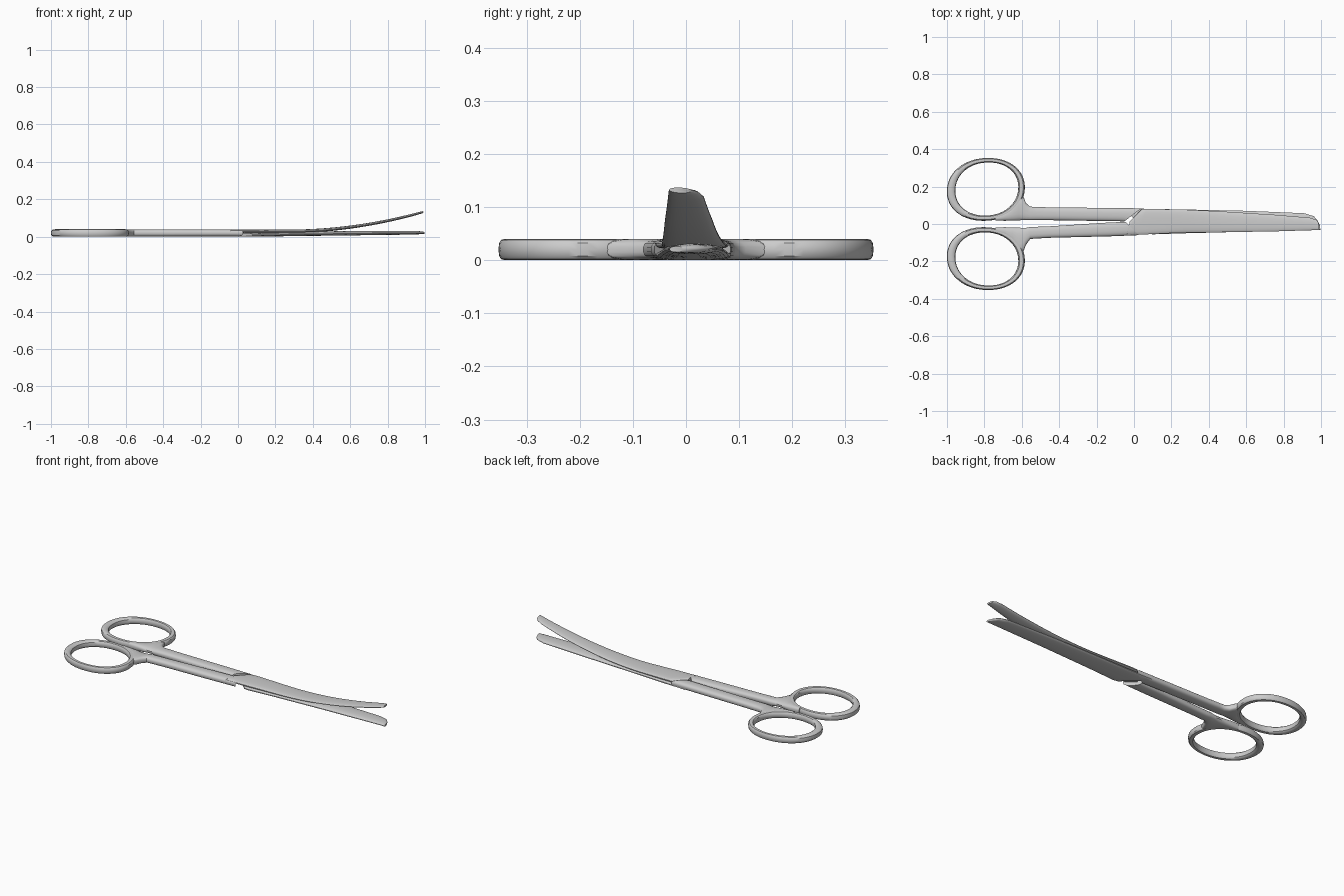
import bpy, bmesh, math

SEG = 20


def power(c, e):
    return math.copysign(abs(c) ** e, c)


def skin(bm, rings, closed):
    rows = [[bm.verts.new(p) for p in r] for r in rings]
    n = len(rows[0])
    for i in range(len(rows) - (0 if closed else 1)):
        a, b = rows[i], rows[(i + 1) % len(rows)]
        for j in range(n):
            k = (j + 1) % n
            bm.faces.new((a[j], a[k], b[k], b[j]))
    if not closed:
        bm.faces.new(rows[0])
        bm.faces.new(rows[-1])


def finish(bm, name):
    bmesh.ops.recalc_face_normals(bm, faces=bm.faces[:])
    me = bpy.data.meshes.new(name)
    bm.to_mesh(me)
    bm.free()
    ob = bpy.data.objects.new(name, me)
    bpy.context.collection.objects.link(ob)
    bpy.ops.object.select_all(action='DESELECT')
    ob.select_set(True)
    bpy.context.view_layer.objects.active = ob
    bpy.ops.object.shade_smooth_by_angle(angle=math.radians(35))


def loft(name, stations, bend=0.0):
    """Stations: x, y low, y high, z low, z high, shear, section exponent."""
    dense = []
    for a, b in zip(stations, stations[1:]):
        n = max(1, int((b[0] - a[0]) / 0.03))
        dense += [[p + (q - p) * i / n for p, q in zip(a, b)] for i in range(n)]
    dense.append(stations[-1])
    rings = []
    for x, y0, y1, z0, z1, shear, e in dense:
        ring = []
        for j in range(SEG):
            t = 2 * math.pi * (j + 0.5) / SEG
            dy = (y1 - y0) / 2 * power(math.cos(t), 0.8)
            dz = (z1 - z0) / 2 * power(math.sin(t), e)
            px = x + shear * dy
            lift = bend * max(0, px - 0.25) ** 2
            ring.append((px, (y0 + y1) / 2 + dy, (z0 + z1) / 2 + dz + lift))
        rings.append(ring)
    bm = bmesh.new()
    skin(bm, rings, False)
    finish(bm, name)


def finger_ring(name, side):
    rings = []
    for i in range(64):
        a = 2 * math.pi * i / 64
        c, s = power(math.cos(a), 0.95), power(math.sin(a), 0.95)
        # oval outer and inner outlines, slightly eccentric
        ox, oy = -0.792 + 0.208 * c + 0.012 * s, 0.185 + 0.168 * s
        ix, iy = -0.787 + 0.168 * c + 0.010 * s, 0.187 + 0.142 * s
        ring = []
        for j in range(12):
            t = 2 * math.pi * j / 12
            f = 0.5 + 0.5 * power(math.cos(t), 0.8)
            z = 0.023 + 0.02 * power(math.sin(t), 0.7)
            ring.append((ix + (ox - ix) * f, side * (iy + (oy - iy) * f), z))
        rings.append(ring)
    bm = bmesh.new()
    skin(bm, rings, True)
    finish(bm, name)


# flared neck between ring and shank: x, inner y, outer y
NECK = [(-0.74, 0.018, 0.042), (-0.69, 0.017, 0.066), (-0.65, 0.018, 0.100),
        (-0.615, 0.019, 0.165), (-0.592, 0.020, 0.150), (-0.578, 0.020, 0.113),
        (-0.555, 0.020, 0.093)]
H = (0.003, 0.043)

# finger rings
finger_ring("upper_finger_ring", 1)
finger_ring("lower_finger_ring", -1)

# half with the straight blade, passing underneath at the joint
neck = [(x, a, b, *H, 0, 0.75) for x, a, b in NECK]
loft("straight_half_shank", neck + [
    (-0.45, 0.020, 0.089, *H, 0, 0.75),
    (-0.15, 0.016, 0.086, *H, 1.0, 0.75),
    (-0.006, 0.014, 0.084, *H, 1.3, 0.75)])
loft("straight_blade", [
    (-0.02, 0.014, 0.084, 0.003, 0.023, -1.0, 0.7),
    (0.03, -0.052, 0.084, 0.003, 0.023, -0.7, 0.7),
    (0.10, -0.056, 0.081, 0.003, 0.023, 0, 0.7),
    (0.28, -0.050, 0.078, 0.006, 0.028, 0, 0.9),
    (0.60, -0.042, 0.071, 0.010, 0.034, 0, 1.1),
    (0.91, -0.034, 0.058, 0.014, 0.034, 0, 1.1),
    (0.965, -0.033, 0.042, 0.016, 0.033, -0.1, 1.1),
    (0.985, -0.032, 0.020, 0.017, 0.031, -0.15, 1.1),
    (0.995, -0.031, -0.005, 0.018, 0.029, -0.15, 1.1)])

# half with the curved blade, passing on top at the joint
neck = [(x, -b, -a, *H, 0, 0.75) for x, a, b in NECK[:-1]]
loft("curved_half_shank", neck + [
    (-0.555, -0.080, -0.016, *H, 0, 0.75),
    (-0.45, -0.074, -0.012, *H, 0, 0.75),
    (-0.15, -0.066, 0.006, *H, -0.7, 0.75),
    (-0.010, -0.060, 0.012, *H, -1.0, 0.75)])
loft("curved_blade", [
    (-0.03, -0.060, 0.014, 0.022, 0.043, 0.2, 0.7),
    (0.00, -0.059, 0.080, 0.022, 0.043, 0.6, 0.7),
    (0.08, -0.056, 0.081, 0.022, 0.043, 0.2, 0.7),
    (0.19, -0.050, 0.079, 0.022, 0.042, 0, 0.8),
    (0.28, -0.046, 0.077, 0.022, 0.041, 0, 0.9),
    (0.45, -0.045, 0.069, 0.022, 0.040, 0, 1.1),
    (0.75, -0.040, 0.050, 0.023, 0.039, 0, 1.1),
    (0.94, -0.034, 0.034, 0.024, 0.038, 0, 1.1),
    (0.975, -0.033, 0.024, 0.025, 0.037, -0.1, 1.1),
    (0.988, -0.032, 0.010, 0.026, 0.036, -0.15, 1.1)], bend=0.19)

# ground the lowest point on z = 0
for ob in bpy.context.scene.objects:
    ob.location.z = -0.003
